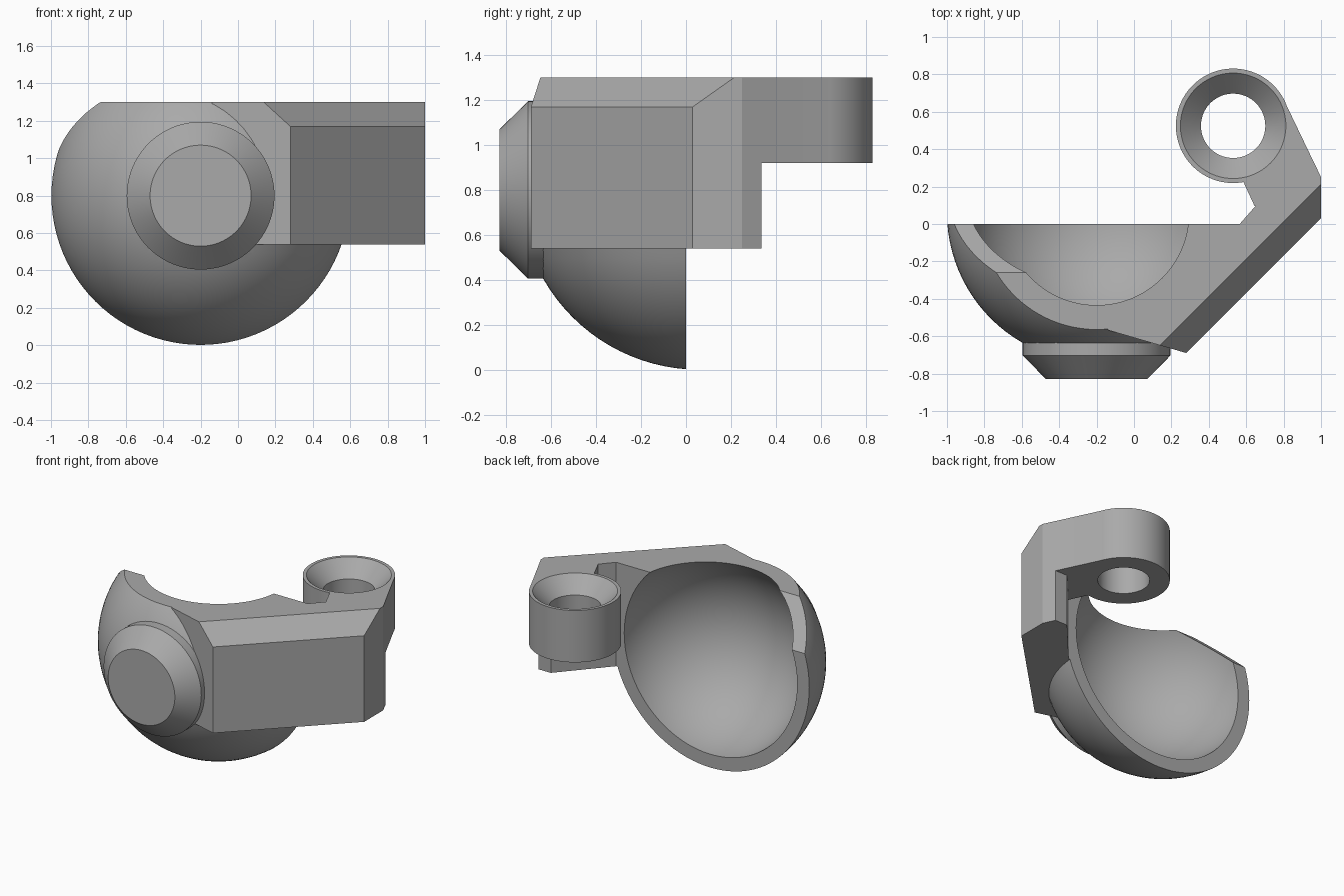
import bpy, bmesh, math
from mathutils import Vector, Matrix

if "Cube" in bpy.data.objects:
    bpy.data.objects.remove(bpy.data.objects["Cube"])

gray = bpy.data.materials.new("plain_gray")
gray.use_nodes = True
gray.diffuse_color = (0.4, 0.4, 0.4, 1)
gray.node_tree.nodes["Principled BSDF"].inputs["Base Color"].default_value = (0.4, 0.4, 0.4, 1)

TOP = 1.3
CENTRE = Vector((-0.2, 0.06, 0.8))   # shared centre of bowl and cavity
BOSS = (0.53, 0.525)


def finish(bm, name):
    bmesh.ops.recalc_face_normals(bm, faces=bm.faces)
    mesh = bpy.data.meshes.new(name)
    bm.to_mesh(mesh)
    bm.free()
    mesh.materials.append(gray)
    ob = bpy.data.objects.new(name, mesh)
    bpy.context.collection.objects.link(ob)
    return ob


def ball(name, radius):
    bm = bmesh.new()
    bmesh.ops.create_uvsphere(bm, u_segments=96, v_segments=48, radius=radius,
                              matrix=Matrix.Translation(CENTRE))
    return finish(bm, name)


def lathe(name, profile, matrix):
    """Closed solid of revolution from (radius, height) rings."""
    bm = bmesh.new()
    rings = []
    for r, h in profile:
        ring = []
        for i in range(96):
            a = math.tau * i / 96
            ring.append(bm.verts.new(matrix @ Vector((r * math.cos(a), r * math.sin(a), h))))
        rings.append(ring)
    for low, high in zip(rings, rings[1:]):
        for i in range(96):
            j = (i + 1) % 96
            bm.faces.new((low[i], low[j], high[j], high[i]))
    bm.faces.new(rings[0])
    bm.faces.new(rings[-1])
    return finish(bm, name)


def prism(name, outline, z0, z1, chamfer=None):
    bm = bmesh.new()
    base = bm.faces.new([bm.verts.new((x, y, z0)) for x, y in outline])
    new = bmesh.ops.extrude_face_region(bm, geom=[base])["geom"]
    bmesh.ops.translate(bm, vec=(0, 0, z1 - z0),
                        verts=[g for g in new if isinstance(g, bmesh.types.BMVert)])
    if chamfer:
        bmesh.ops.bisect_plane(bm, geom=bm.verts[:] + bm.edges[:] + bm.faces[:],
                               plane_co=chamfer[0], plane_no=chamfer[1], clear_outer=True)
        bmesh.ops.holes_fill(bm, edges=[e for e in bm.edges if e.is_boundary])
    return finish(bm, name)


def box(name, lo, hi):
    return prism(name, [(lo[0], lo[1]), (hi[0], lo[1]), (hi[0], hi[1]), (lo[0], hi[1])], lo[2], hi[2])


def combine(target, tool, operation):
    mod = target.modifiers.new("combine", "BOOLEAN")
    mod.operation, mod.solver, mod.object = operation, "EXACT", tool
    bpy.context.view_layer.objects.active = target
    bpy.ops.object.modifier_apply(modifier=mod.name)
    bpy.data.objects.remove(tool)


# Bowl: a ball cut flat at the back and top
body = ball("bowl_bracket", 0.8)
combine(body, box("back_cut", (-2, 0, -1), (2, 2, 3)), "DIFFERENCE")
combine(body, box("top_cut", (-2, -2, TOP), (2, 2, 3)), "DIFFERENCE")

# Sloping notch on the rim, on one side only
notch = box("notch_cut", (-2, -1, 0), (-0.2, 1, 1))
notch.data.transform(Matrix.Translation((0, -0.26, TOP)) @ Matrix.Rotation(math.radians(-45), 4, "X"))
combine(body, notch, "DIFFERENCE")

# Tapered round knob on the front
to_front = Matrix.Translation((-0.2, 0, 0.8)) @ Matrix.Rotation(math.pi / 2, 4, "X")
combine(body, lathe("knob", [(0.395, 0.5), (0.395, 0.703), (0.27, 0.83)], to_front), "UNION")

# Diagonal arm with a chamfered upper outer edge
arm_plan = [(0.28, -0.69), (1, 0.03), (1, 0.25), (0.96, 0.335), (0.86, 0.335),
            (0.565, 0), (-0.1, 0), (-0.14, -0.567)]
arm = prism("arm", arm_plan, 0.54, TOP, (Vector((0.64, -0.33, 1.17)), Vector((0.5, -0.5, math.sqrt(0.5)))))
combine(body, arm, "UNION")

# Hollow of the bowl
combine(body, ball("cavity", 0.703), "DIFFERENCE")

# Web and screw boss with a countersunk hole
web_plan = [(1, 0.25), (0.808, 0.65), BOSS, (0.585, 0.225), (0.645, 0.095), (0.8, 0.1)]
combine(body, prism("web", web_plan, 0.92, TOP), "UNION")
at_boss = Matrix.Translation((*BOSS, 0))
combine(body, lathe("boss", [(0.306, 0.92), (0.306, TOP)], at_boss), "UNION")
combine(body, lathe("screw_hole", [(0.172, 0.8), (0.172, 1.19), (0.3, 1.318)], at_boss), "DIFFERENCE")

# Smooth curves, sharp edges
bpy.ops.object.select_all(action="DESELECT")
body.select_set(True)
bpy.context.view_layer.objects.active = body
bpy.ops.object.shade_smooth_by_angle(angle=math.radians(20))
